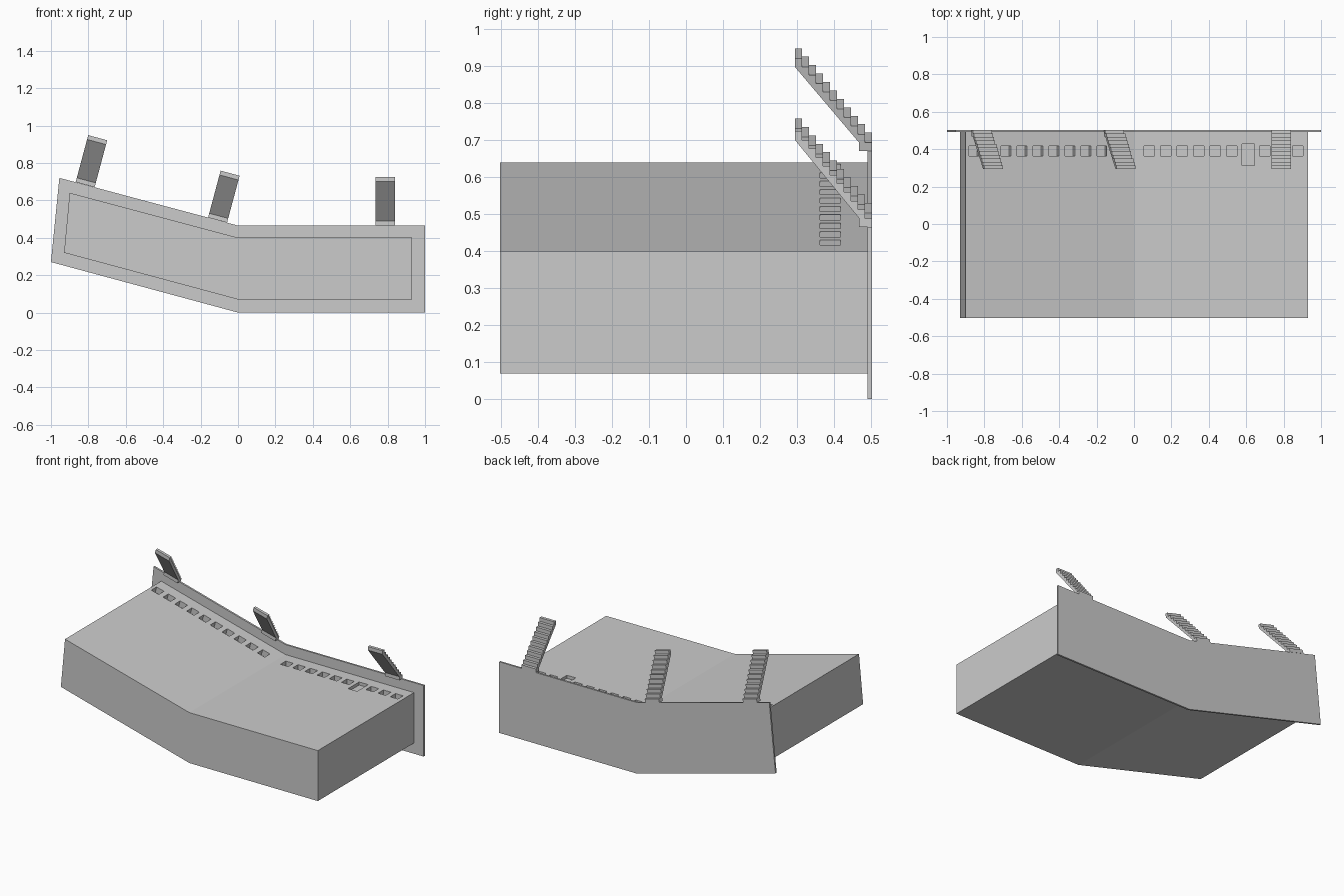
import bpy, bmesh
from math import radians, tan
from mathutils import Matrix, Vector

cube = bpy.data.objects.get("Cube")
if cube:
    bpy.data.objects.remove(cube, do_unlink=True)

TILT = radians(15)          # slope of the raised wing
BACK, PLATE = 0.503, 0.491  # rear and front of the back wall

grey = bpy.data.materials.new("mid grey")
grey.use_nodes = True
grey.diffuse_color = (0.6, 0.6, 0.6, 1)
grey.node_tree.nodes["Principled BSDF"].inputs["Base Color"].default_value = (0.6, 0.6, 0.6, 1)


def finish(name, bm):
    bmesh.ops.recalc_face_normals(bm, faces=bm.faces)
    mesh = bpy.data.meshes.new(name)
    bm.to_mesh(mesh)
    bm.free()
    mesh.materials.append(grey)
    obj = bpy.data.objects.new(name, mesh)
    bpy.context.collection.objects.link(obj)
    return obj


def prism(name, points, offset):
    """Extrude a closed outline along the offset vector."""
    bm = bmesh.new()
    face = bm.faces.new([bm.verts.new(p) for p in points])
    out = bmesh.ops.extrude_face_region(bm, geom=[face])
    verts = [v for v in out["geom"] if isinstance(v, bmesh.types.BMVert)]
    bmesh.ops.translate(bm, verts=verts, vec=offset)
    return finish(name, bm)


# Bent body and the wider wall behind it
body_outline = [(-0.93, 0.32), (0, 0.07), (0.93, 0.07),
                (0.93, 0.40), (0, 0.40), (-0.90, 0.64)]
wall_outline = [(-1, 0.27), (0, 0), (1, 0),
                (1, 0.465), (0, 0.465), (-0.955, 0.72)]
body = prism("body", [(x, -BACK, z) for x, z in body_outline], (0, PLATE + BACK, 0))
prism("back_wall", [(x, PLATE, z) for x, z in wall_outline], (0, BACK - PLATE, 0))

# Row of square pockets along the top, with one longer shallow pocket
cutter_bm = bmesh.new()


def pocket(along, y, width, length, depth, tilt):
    matrix = (Matrix.Translation((0, 0, 0.40)) @ Matrix.Rotation(tilt, 4, "Y")
              @ Matrix.Translation((along, y, 0))
              @ Matrix.Diagonal((width, length, 2 * depth, 1)))
    bmesh.ops.create_cube(cutter_bm, size=1, matrix=matrix)


for k in range(10):
    step = 0.0883 * k
    if k == 6:
        pocket(0.081 + step, 0.37, 0.065, 0.114, 0.02, 0)
    else:
        pocket(0.081 + step, 0.39, 0.055, 0.055, 0.04, 0)
    pocket(-0.09 - step, 0.39, 0.055, 0.055, 0.04, TILT)

cutter = finish("pocket_cutter", cutter_bm)
cutter.hide_render = True
mod = body.modifiers.new("pockets", "BOOLEAN")
mod.operation, mod.solver, mod.object = "DIFFERENCE", "EXACT", cutter
bpy.context.view_layer.objects.active = body
bpy.ops.object.modifier_apply(modifier=mod.name)
bpy.data.objects.remove(cutter, do_unlink=True)


# Stairs climbing forward from the top of the wall
def stairs(name, x, z, tilt):
    count, run, rise = 11, 0.019, 0.0236
    profile = [(BACK, 0)]
    for i in range(count):
        y = BACK - i * run
        profile += [(y, (i + 1) * rise), (y - run, (i + 1) * rise)]
    profile += [(BACK - count * run, (count - 1) * rise), (0.468, rise), (0.468, 0)]
    obj = prism(name, [(0, y, h) for y, h in profile], (0.105, 0, 0))
    obj.data.transform(Matrix.Translation(Vector((x, 0, z))) @ Matrix.Rotation(tilt, 4, "Y"))


stairs("left_stairs", 0.735, 0.465, 0)
for name, x in (("middle_stairs", -0.16), ("right_stairs", -0.868)):
    stairs(name, x, 0.465 - x * tan(TILT), TILT)
